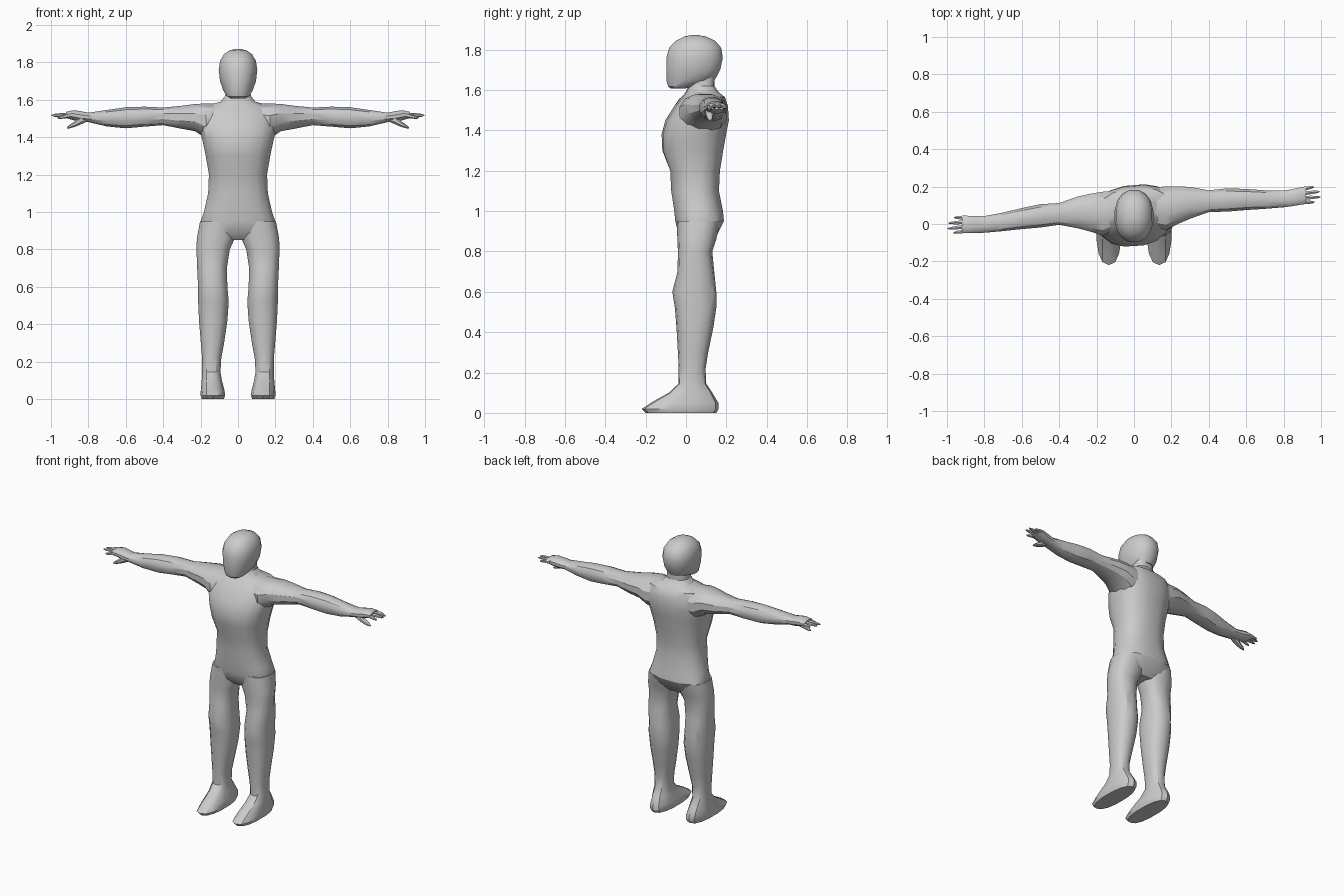
import bpy, bmesh
from math import cos, sin, tau, copysign, radians

SKEW = 0.085  # the shoulders and arms are turned slightly about z


def loft(name, axis, rings, n=14, p=2.3, side=1, skew=None):
    """Skin rings (pos, u0, u1, v0, v1) along an axis; uv = the other two axes."""
    bm = bmesh.new()
    loops = []
    for pos, u0, u1, v0, v1 in rings:
        loop = []
        for i in range(n):
            a = tau * (i + 0.5) / n
            c, s = cos(a), sin(a)
            u = (u0 + u1) / 2 + (u1 - u0) / 2 * copysign(abs(c) ** (2 / p), c)
            v = (v0 + v1) / 2 + (v1 - v0) / 2 * copysign(abs(s) ** (2 / p), s)
            x, y, z = (pos, u, v) if axis == 'X' else (u, v, pos)
            x *= side
            if skew:
                y += skew(x, z)
            loop.append(bm.verts.new((x, y, z)))
        loops.append(loop)
    for a, b in zip(loops, loops[1:]):
        for i in range(n):
            j = (i + 1) % n
            bm.faces.new((a[i], a[j], b[j], b[i]))
    bm.faces.new(loops[0])
    bm.faces.new(loops[-1])
    bmesh.ops.recalc_face_normals(bm, faces=bm.faces)
    me = bpy.data.meshes.new(name)
    bm.to_mesh(me)
    bm.free()
    ob = bpy.data.objects.new(name, me)
    bpy.context.collection.objects.link(ob)
    bpy.context.view_layer.objects.active = ob
    ob.select_set(True)
    bpy.ops.object.shade_smooth_by_angle(angle=radians(32))
    ob.select_set(False)
    return ob


def arm_skew(x, z):
    return SKEW * x


def torso_skew(x, z):
    return SKEW * x * min(1, max(0, (z - 1.2) / 0.25))


# Torso with neck: z, x range, y range
loft("torso", 'Z', [
    (0.85, -0.12, 0.12, 0.00, 0.12),
    (0.89, -0.19, 0.19, -0.04, 0.16),
    (0.95, -0.203, 0.203, -0.055, 0.19),
    (1.00, -0.185, 0.185, -0.06, 0.185),
    (1.10, -0.162, 0.162, -0.075, 0.165),
    (1.20, -0.158, 0.158, -0.08, 0.17),
    (1.30, -0.175, 0.175, -0.118, 0.185),
    (1.38, -0.192, 0.192, -0.12, 0.198),
    (1.45, -0.21, 0.21, -0.10, 0.21),
    (1.52, -0.21, 0.21, -0.055, 0.205),
    (1.565, -0.18, 0.18, -0.02, 0.19),
    (1.59, -0.095, 0.095, 0.00, 0.16),
    (1.62, -0.07, 0.07, 0.015, 0.14),
    (1.68, -0.065, 0.065, 0.02, 0.14),
], n=16, p=2.5, skew=torso_skew)

# Head with a flat face and a chin
loft("head", 'Z', [
    (1.607, -0.04, 0.04, -0.075, -0.005),
    (1.618, -0.06, 0.06, -0.09, 0.04),
    (1.65, -0.08, 0.08, -0.10, 0.145),
    (1.70, -0.098, 0.098, -0.10, 0.172),
    (1.76, -0.105, 0.105, -0.10, 0.185),
    (1.81, -0.097, 0.097, -0.085, 0.176),
    (1.845, -0.075, 0.075, -0.05, 0.145),
    (1.865, -0.045, 0.045, -0.01, 0.10),
    (1.872, -0.015, 0.015, 0.025, 0.06),
], n=16, p=2.2)

for side, word in ((1, "left"), (-1, "right")):
    # Leg and foot in one skin, from heel to hip
    loft(word + "_leg", 'Z', [
        (0.00, 0.075, 0.195, -0.20, 0.15),
        (0.02, 0.067, 0.202, -0.22, 0.162),
        (0.05, 0.072, 0.20, -0.175, 0.16),
        (0.10, 0.085, 0.195, -0.085, 0.13),
        (0.145, 0.093, 0.193, -0.037, 0.10),
        (0.22, 0.088, 0.193, -0.036, 0.097),
        (0.30, 0.073, 0.20, -0.04, 0.11),
        (0.42, 0.055, 0.21, -0.047, 0.135),
        (0.52, 0.048, 0.215, -0.055, 0.15),
        (0.60, 0.055, 0.215, -0.068, 0.15),
        (0.70, 0.058, 0.22, -0.042, 0.14),
        (0.80, 0.042, 0.224, -0.04, 0.13),
        (0.86, 0.015, 0.222, -0.043, 0.15),
        (0.95, 0.00, 0.205, -0.045, 0.17),
    ], side=side, p=2.4)

    # Arm and palm: x, y range, z range
    loft(word + "_arm", 'X', [
        (0.08, -0.02, 0.19, 1.40, 1.585),
        (0.17, -0.05, 0.19, 1.39, 1.583),
        (0.23, -0.025, 0.185, 1.43, 1.58),
        (0.30, 0.00, 0.175, 1.443, 1.57),
        (0.40, 0.028, 0.148, 1.463, 1.56),
        (0.50, 0.022, 0.15, 1.455, 1.565),
        (0.60, 0.022, 0.138, 1.446, 1.562),
        (0.70, 0.020, 0.122, 1.456, 1.547),
        (0.80, 0.020, 0.112, 1.48, 1.532),
        (0.84, 0.022, 0.115, 1.48, 1.54),
        (0.88, 0.025, 0.12, 1.49, 1.545),
        (0.92, 0.028, 0.122, 1.502, 1.536),
    ], n=12, side=side, skew=arm_skew)

    # Four tapering fingers: root y, tip y, tip x, tip z
    for k, (y0, y1, tip, zt) in enumerate((
            (0.040, 0.035, 0.965, 1.503), (0.063, 0.060, 0.996, 1.517),
            (0.087, 0.089, 0.992, 1.518), (0.110, 0.116, 0.962, 1.512))):
        rings = []
        for t, r in ((0, 0.013), (0.5, 0.011), (0.85, 0.008), (1, 0.003)):
            x = 0.89 + (tip - 0.89) * t
            y = y0 + (y1 - y0) * t
            z = 1.519 + (zt - 1.519) * t
            rings.append((x, y - r, y + r, z - r, z + r))
        loft(f"{word}_finger_{k + 1}", 'X', rings, n=6, p=2, side=side, skew=arm_skew)

    # Thumb hanging below the palm
    loft(word + "_thumb", 'X', [
        (0.80, 0.03, 0.075, 1.485, 1.52),
        (0.84, 0.022, 0.07, 1.467, 1.515),
        (0.87, 0.025, 0.06, 1.455, 1.488),
        (0.90, 0.03, 0.055, 1.447, 1.467),
        (0.915, 0.037, 0.047, 1.446, 1.452),
    ], n=8, side=side, skew=arm_skew)
